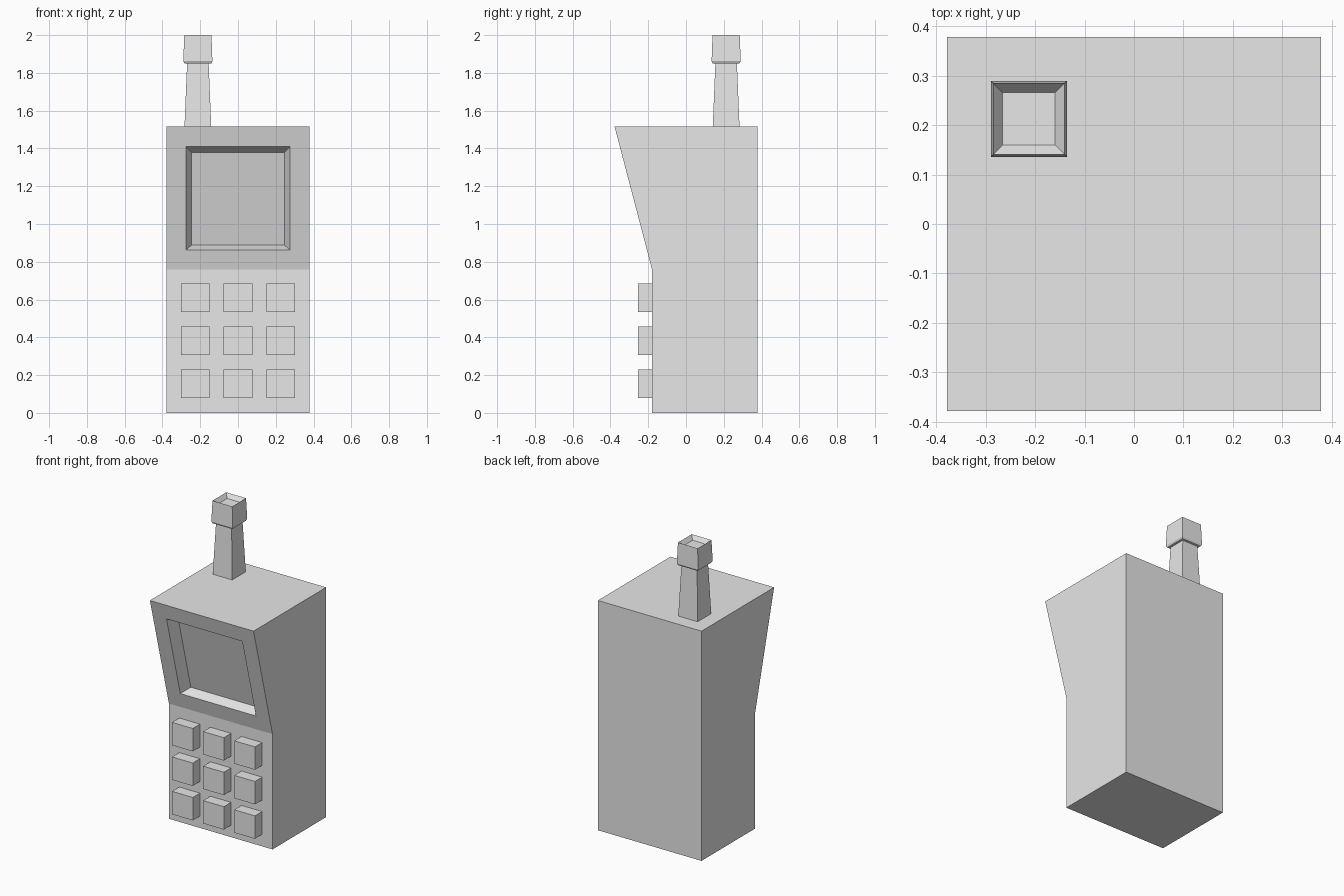
import bpy
import bmesh

if "Cube" in bpy.data.objects:
    bpy.data.objects.remove(bpy.data.objects["Cube"])

grey = bpy.data.materials.new("light grey")
grey.diffuse_color = (0.8, 0.8, 0.8, 1)
grey.use_nodes = True
grey.node_tree.nodes["Principled BSDF"].inputs["Base Color"].default_value = grey.diffuse_color


def finish(name, bm):
    bmesh.ops.recalc_face_normals(bm, faces=bm.faces)
    mesh = bpy.data.meshes.new(name)
    bm.to_mesh(mesh)
    bm.free()
    mesh.materials.append(grey)
    obj = bpy.data.objects.new(name, mesh)
    bpy.context.collection.objects.link(obj)
    return obj


def bridge(bm, a, b):
    """Join two rings of the same length with quads."""
    n = len(a)
    for i in range(n):
        j = (i + 1) % n
        bm.faces.new((a[i], a[j], b[j], b[i]))


W, TOP, BEND, FRONT = 0.378, 1.515, 0.76, -0.18


def slope_y(z):
    """Depth of the leaning upper front at height z."""
    return FRONT + (-W - FRONT) * (z - BEND) / (TOP - BEND)


# Body: side profile extruded across x, with a recessed screen in the leaning front
bm = bmesh.new()
profile = [(W, 0), (W, TOP), (-W, TOP), (FRONT, BEND), (FRONT, 0)]
left = [bm.verts.new((-W, y, z)) for y, z in profile]
right = [bm.verts.new((W, y, z)) for y, z in profile]
bm.faces.new(left)
bm.faces.new(right)
for i in (0, 1, 3, 4):
    j = (i + 1) % 5
    bm.faces.new((left[i], left[j], right[j], right[i]))


def screen_ring(half, z0, z1, depth):
    corners = [(-half, z0), (half, z0), (half, z1), (-half, z1)]
    return [bm.verts.new((x, slope_y(z) + depth, z)) for x, z in corners]


outer = [left[3], right[3], right[2], left[2]]
opening = screen_ring(0.276, 0.863, 1.41, 0)
floor = screen_ring(0.245, 0.888, 1.378, 0.072)
bridge(bm, outer, opening)
bridge(bm, opening, floor)
bm.faces.new(floor)
finish("body", bm)

# Keypad: three by three square buttons
for row, z in enumerate((0.154, 0.381, 0.609)):
    for col, x in enumerate((-0.227, 0, 0.227)):
        bm = bmesh.new()
        bmesh.ops.create_cube(bm, size=1)
        bmesh.ops.scale(bm, vec=(0.151, 0.085, 0.151), verts=bm.verts)
        bmesh.ops.translate(bm, vec=(x, -0.2125, z), verts=bm.verts)
        finish(f"button_{row + 1}_{col + 1}", bm)

# Antenna: tapered square stem, wider cap and hollowed tip
bm = bmesh.new()
rings = []
for z, h in ((TOP - 0.005, 0.071), (1.85, 0.057), (1.851, 0.071),
             (1.862, 0.077), (2.0, 0.072), (1.972, 0.053)):
    rings.append([bm.verts.new((-0.2125 + sx * h, 0.2125 + sy * h, z))
                  for sx, sy in ((-1, -1), (1, -1), (1, 1), (-1, 1))])
for a, b in zip(rings, rings[1:]):
    bridge(bm, a, b)
bm.faces.new(rings[0])
bm.faces.new(rings[-1])
finish("antenna", bm)
